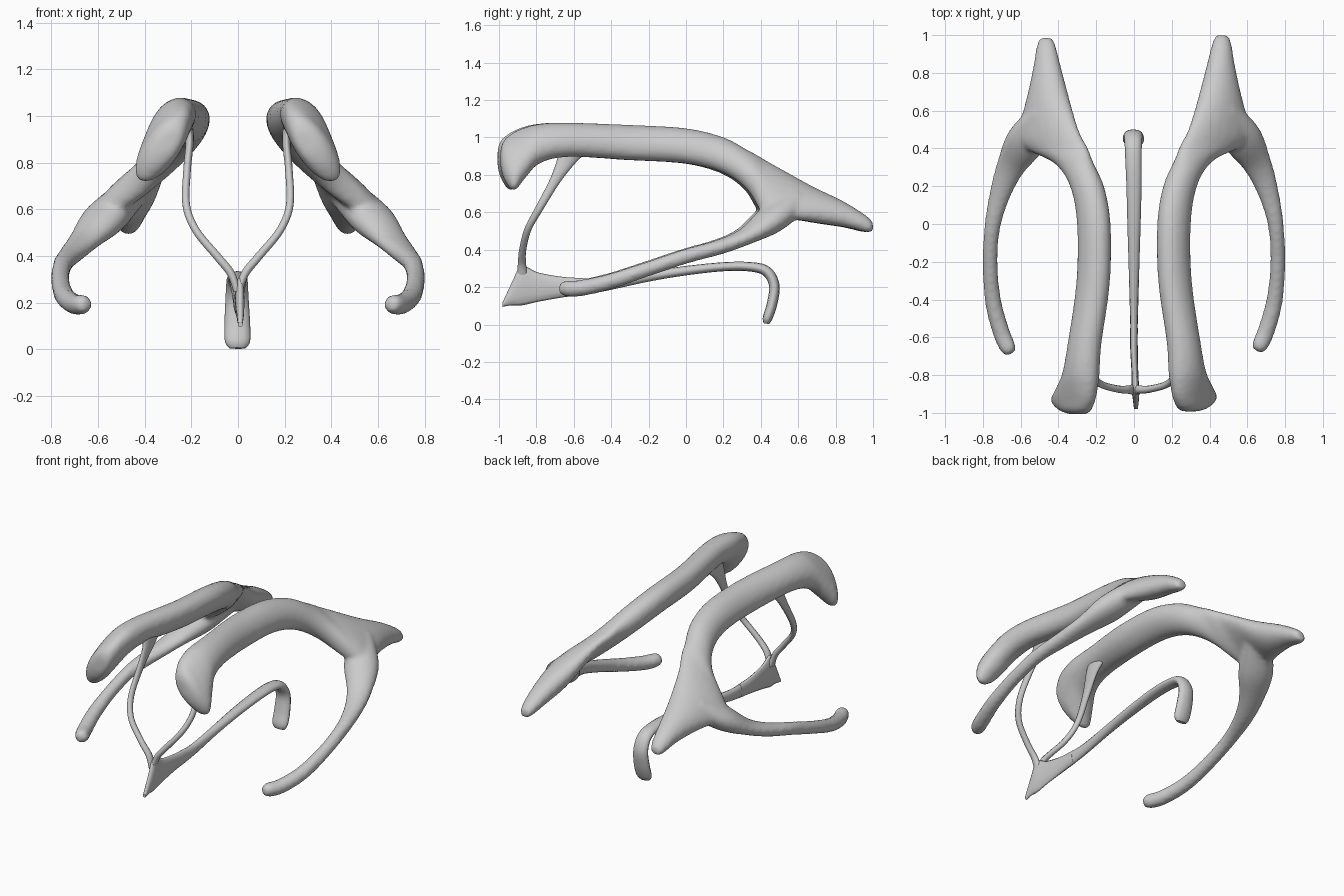
import bpy, bmesh, math
from mathutils import Vector


def spline(keys, steps=5):
    # Catmull-Rom through all key values (position, half sizes, roll)
    out, n = [], len(keys)
    for i in range(n - 1):
        p0, p1, p2, p3 = (keys[max(0, min(n - 1, i + d))] for d in (-1, 0, 1, 2))
        for s in range(steps):
            t = s / steps
            out.append([0.5 * (2 * b + (c - a) * t + (2 * a - 5 * b + 4 * c - d) * t * t
                               + (3 * b - a - 3 * c + d) * t ** 3)
                        for a, b, c, d in zip(p0, p1, p2, p3)])
    return out + [list(keys[-1])]


def sweep(bm, keys, ref, side=1, shift=0.0, sides=12, axis=None):
    # Elliptical tube; key = x, y, z, half size along ref, half size across, roll
    # (axis: keep every section square to this direction)
    rows = spline(keys)
    pts = [Vector(r[:3]) for r in rows]
    rings = []
    for i, r in enumerate(rows):
        t = axis or (pts[min(i + 1, len(pts) - 1)] - pts[max(i - 1, 0)]).normalized()
        u = (ref - t * t.dot(ref)).normalized()
        v = u.cross(t)
        roll = math.radians(r[5])
        u, v = u * math.cos(roll) + v * math.sin(roll), v * math.cos(roll) - u * math.sin(roll)
        ring = []
        for k in range(sides):
            a = 2 * math.pi * k / sides
            p = pts[i] + u * r[3] * math.cos(a) + v * r[4] * math.sin(a)
            ring.append(bm.verts.new((p.x * side, p.y + shift, p.z)))
        rings.append(ring)
    for a, b in zip(rings, rings[1:]):
        for k in range(sides):
            j = (k + 1) % sides
            bm.faces.new((a[k], a[j], b[j], b[k]))
    bm.faces.new(rings[0])
    bm.faces.new(rings[-1])


def finish(bm, name, voxel=0, smooth=0):
    bmesh.ops.recalc_face_normals(bm, faces=bm.faces)
    for f in bm.faces:
        f.smooth = len(f.verts) == 4
    me = bpy.data.meshes.new(name)
    bm.to_mesh(me)
    bm.free()
    ob = bpy.data.objects.new(name, me)
    bpy.context.collection.objects.link(ob)
    if voxel:
        m = ob.modifiers.new("blend", 'REMESH')
        m.mode, m.voxel_size, m.use_smooth_shade = 'VOXEL', voxel, True
        m = ob.modifiers.new("soften", 'SMOOTH')
        m.factor, m.iterations = 0.5, smooth
    return ob


X, Y, Z = Vector((1, 0, 0)), Vector((0, 1, 0)), Vector((0, 0, 1))

# Upper arch with drooping front flap and rear spur
arch = [
    (.295, -.992, .89, .06, .04, -57), (.312, -.97, .88, .125, .065, -57),
    (.323, -.92, .872, .182, .078, -57), (.305, -.86, .918, .158, .082, -55),
    (.282, -.78, .968, .120, .083, -50), (.262, -.62, .988, .101, .08, -47),
    (.217, -.30, .973, .103, .080, -52), (.212, 0, .955, .103, .080, -52),
    (.244, .20, .905, .107, .078, -52), (.312, .33, .825, .132, .07, -48),
    (.405, .41, .738, .215, .064, -42), (.452, .475, .70, .225, .062, -40),
    (.455, .56, .682, .18, .066, -38), (.456, .70, .635, .122, .075, -35),
    (.46, .85, .587, .078, .062, -35), (.465, .96, .54, .052, .044, -30),
    (.465, 1.0, .52, .032, .027, -30)]

# Lower horn curling outward and forward
horn = [
    (.47, .59, .66, .07, .08, 0), (.572, .455, .56, .075, .105, 0),
    (.652, .32, .472, .047, .078, 0), (.707, .18, .415, .041, .058, 0),
    (.75, 0, .365, .04, .043, 0), (.761, -.2, .298, .04, .04, 0),
    (.745, -.4, .232, .042, .044, 0), (.702, -.56, .195, .044, .046, 0),
    (.665, -.645, .193, .042, .042, 0), (.65, -.672, .194, .024, .024, 0)]

# Slim column hanging from the arch to the central plate
column = [
    (.215, -.60, .96, .085, .022, 0), (.207, -.635, .89, .052, .018, 0),
    (.218, -.70, .77, .028, .017, 0), (.222, -.785, .62, .021, .017, 0),
    (.18, -.845, .51, .019, .017, 0), (.09, -.873, .40, .019, .018, 0),
    (.03, -.877, .325, .022, .018, 0), (.005, -.875, .25, .03, .015, 0)]

for label, s, dy in (("right", 1, 0), ("left", -1, -.015)):
    bm = bmesh.new()
    sweep(bm, arch, X, s, dy, 20, Y)
    sweep(bm, horn, Z, s, dy, 16)
    finish(bm, label + "_curved_horn", .014, 6)
    bm = bmesh.new()
    sweep(bm, column, Y, s, 0, 10)
    finish(bm, label + "_column")

# Thin triangular plate at the front
plate = [
    (.01, -.98, .107, .01, .012, 0), (.01, -.93, .165, .016, .062, 0),
    (.008, -.88, .208, .02, .106, 0), (.005, -.79, .20, .018, .078, 0),
    (0, -.66, .20, .02, .055, 0), (0, -.55, .203, .02, .045, 0)]
bm = bmesh.new()
sweep(bm, plate, X, axis=Y)
finish(bm, "front_plate")

# Central bar ending in a hook at the back
bar = [
    (0, -.60, .20, .018, .048, 0), (0, -.45, .212, .022, .036, 0),
    (0, -.20, .257, .029, .027, 0), (0, 0, .288, .035, .025, 0),
    (0, .20, .309, .04, .024, 0), (-.003, .34, .309, .043, .025, 0),
    (-.004, .43, .285, .046, .028, 0), (-.004, .472, .21, .05, .028, 0),
    (-.003, .46, .11, .055, .028, 0), (-.002, .436, .035, .054, .026, 0),
    (-.002, .43, .005, .035, .015, 0)]
bm = bmesh.new()
sweep(bm, bar, X)
finish(bm, "central_hooked_bar")
